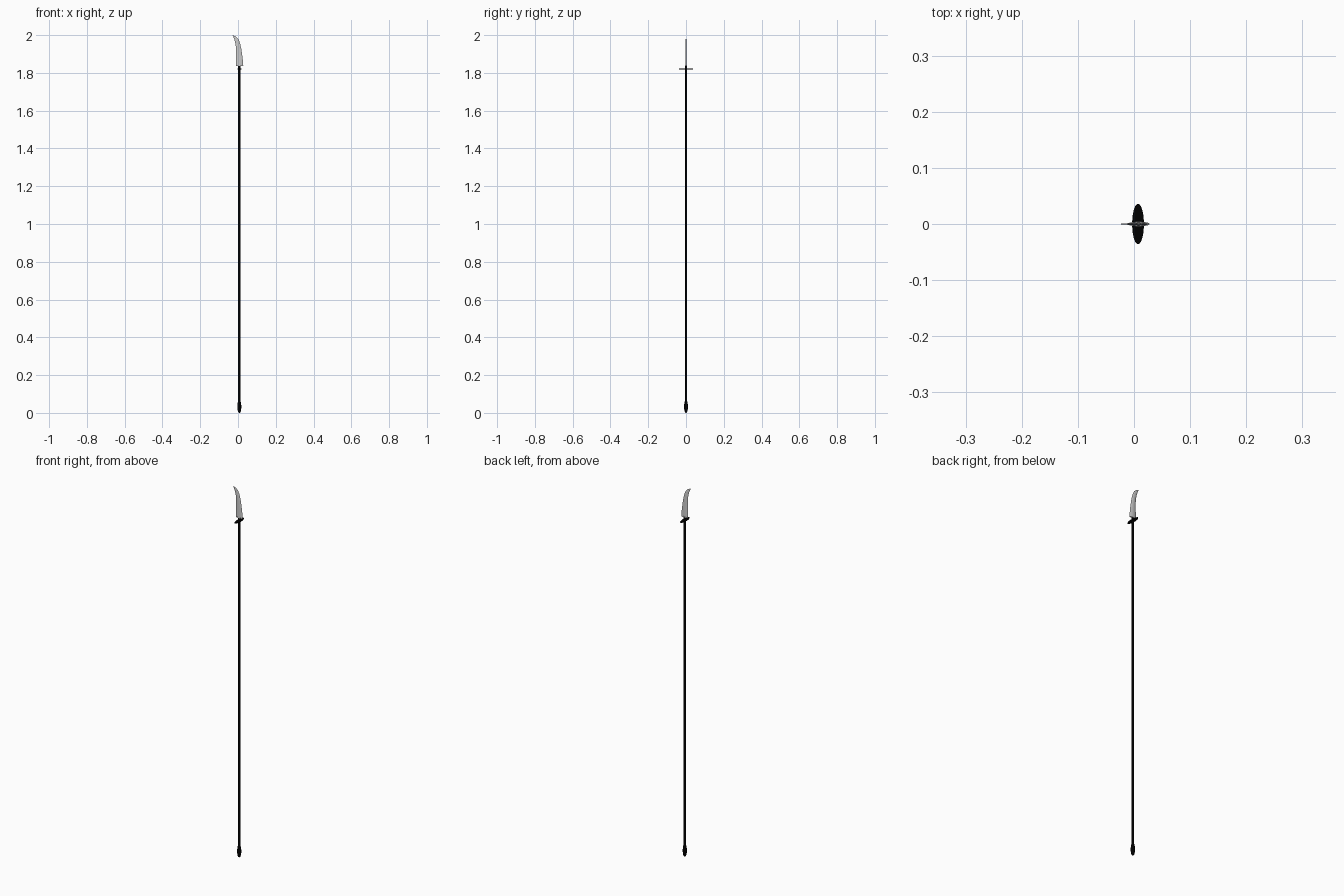
import bpy, bmesh, math

if "Cube" in bpy.data.objects:
    bpy.data.objects.remove(bpy.data.objects["Cube"])

black = bpy.data.materials.new("black")
black.diffuse_color = (0.0, 0.0, 0.0, 1)
black.use_nodes = True
black.node_tree.nodes["Principled BSDF"].inputs["Base Color"].default_value = black.diffuse_color
CX = 0.0072


def loft(name, rings, mat=None, angle=35):
    """Skin a stack of closed rings and cap both ends."""
    bm = bmesh.new()
    loops = [[bm.verts.new(p) for p in ring] for ring in rings]
    n = len(loops[0])
    for a, b in zip(loops, loops[1:]):
        for i in range(n):
            j = (i + 1) % n
            bm.faces.new((a[i], a[j], b[j], b[i]))
    bm.faces.new(loops[0][::-1])
    bm.faces.new(loops[-1])
    bmesh.ops.recalc_face_normals(bm, faces=bm.faces)
    me = bpy.data.meshes.new(name)
    bm.to_mesh(me)
    bm.free()
    ob = bpy.data.objects.new(name, me)
    bpy.context.collection.objects.link(ob)
    if mat:
        me.materials.append(mat)
    bpy.ops.object.select_all(action='DESELECT')
    ob.select_set(True)
    bpy.context.view_layer.objects.active = ob
    bpy.ops.object.shade_smooth_by_angle(angle=math.radians(angle))
    return ob


def oval(z, rx, ry, n=24, cx=CX):
    return [(cx + rx * math.cos(t), ry * math.sin(t), z)
            for t in (2 * math.pi * i / n for i in range(n))]


# oval shaft
loft("shaft", [oval(0.05, 0.007, 0.005), oval(1.818, 0.007, 0.005)], black)

# rounded butt cap
loft("butt_cap", [oval(z, r, r) for z, r in (
    (0.0, 0.002), (0.003, 0.0055), (0.012, 0.0085), (0.025, 0.0102),
    (0.04, 0.0102), (0.055, 0.0085), (0.063, 0.006), (0.066, 0.005))], black)

# thin oval hand guard
loft("guard", [oval(1.818, 0.0105, 0.036, 40), oval(1.823, 0.0105, 0.036, 40)], black)

# collar between guard and blade
loft("collar", [oval(1.822, 0.0065, 0.0045), oval(1.836, 0.006, 0.004)], black)

# oval seat at the foot of the blade
loft("blade_seat", [oval(1.836, 0.0195, 0.0042, 32, 0.0082),
                    oval(1.840, 0.0195, 0.0042, 32, 0.0082)])

# curved blade: back point, edge point, half thickness for each section
sections = [
    ((-0.0115, 1.838), (0.028, 1.838), 0.0032),
    ((-0.0108, 1.870), (0.0255, 1.868), 0.0031),
    ((-0.0105, 1.900), (0.022, 1.896), 0.0029),
    ((-0.0105, 1.926), (0.018, 1.924), 0.0027),
    ((-0.0125, 1.948), (0.013, 1.948), 0.0023),
    ((-0.0155, 1.964), (0.007, 1.968), 0.0019),
    ((-0.0195, 1.978), (-0.001, 1.983), 0.0013),
    ((-0.0240, 1.989), (-0.012, 1.993), 0.0007),
    ((-0.0285, 1.9995), (-0.028, 2.0), 0.0002),
]


def lens(back, edge, thick, n=8):
    ring = []
    for i in range(2 * n):
        u = i / n if i <= n else 2 - i / n
        side = 1 if i <= n else -1
        x = back[0] + (edge[0] - back[0]) * u
        z = back[1] + (edge[1] - back[1]) * u
        ring.append((x, side * thick * 4 * u * (1 - u), z))
    return ring


loft("blade", [lens(*s) for s in sections], angle=30)
